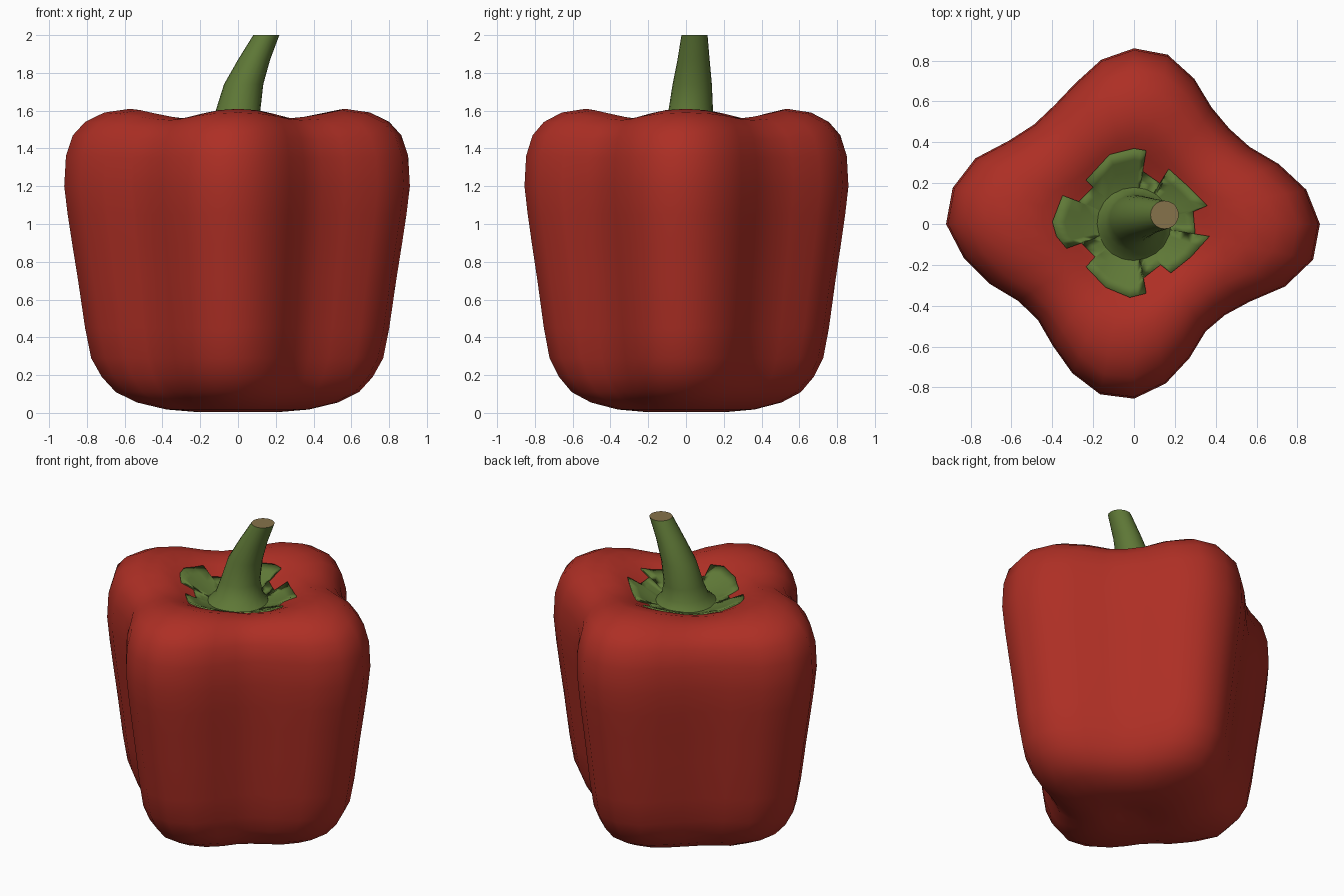
import bpy, bmesh, math
from mathutils import Vector
from mathutils.bvhtree import BVHTree

if "Cube" in bpy.data.objects:
    bpy.data.objects.remove(bpy.data.objects["Cube"])


def material(name, rgb):
    m = bpy.data.materials.new(name)
    m.diffuse_color = (*rgb, 1)
    m.use_nodes = True
    m.node_tree.nodes["Principled BSDF"].inputs["Base Color"].default_value = m.diffuse_color
    return m


red = material("red_skin", (0.42, 0.028, 0.018))
green = material("green_stalk", (0.115, 0.19, 0.038))
tan = material("cut_end", (0.24, 0.17, 0.07))


def loft(bm, rings, start=None, end=None):
    """Skin closed rings of points; optional pole points close the ends."""
    loops = [[bm.verts.new(p) for p in ring] for ring in rings]
    n = len(loops[0])
    for a, b in zip(loops, loops[1:]):
        for i in range(n):
            j = (i + 1) % n
            bm.faces.new((a[i], a[j], b[j], b[i]))
    for loop, pole in ((loops[0], start), (loops[-1], end)):
        if pole is not None:
            p = bm.verts.new(pole)
            for i in range(n):
                j = (i + 1) % n
                tri = (loop[j], loop[i], p) if loop is loops[0] else (loop[i], loop[j], p)
                bm.faces.new(tri)
    return loops


def finish(bm, name, mats):
    me = bpy.data.meshes.new(name)
    bm.normal_update()
    for f in bm.faces:
        f.smooth = True
    bm.to_mesh(me)
    bm.free()
    ob = bpy.data.objects.new(name, me)
    bpy.context.collection.objects.link(ob)
    for m in mats:
        me.materials.append(m)
    return ob


# Pepper body: four-lobed outline (radius every 11.25 degrees)
outline = [.91, .86, .767, .68, .66, .685, .77, .845, .86, .82, .747, .70, .69, .735, .84, .905,
           .92, .85, .765, .68, .665, .716, .79, .85, .855, .796, .71, .632, .63, .683, .80, .894]
MEAN = 0.77
# fraction of outline, height, lobe strength, valley drop
profile = [(.12, .02, .2, 0), (.27, .005, .4, 0), (.44, .018, .6, 0), (.60, .055, .8, 0),
           (.715, .11, .9, 0), (.79, .19, .95, 0), (.845, .29, 1, 0), (.88, .45, 1, 0),
           (.92, .70, 1, 0), (.955, .90, 1, 0), (.98, 1.05, 1, 0), (1, 1.20, 1, 0),
           (.99, 1.36, 1, .01), (.95, 1.47, 1, .02), (.88, 1.54, 1, .03), (.77, 1.59, 1, .04),
           (.62, 1.61, 1, .05), (.50, 1.585, .9, .05), (.40, 1.54, .7, .04),
           (.30, 1.49, .5, .02), (.18, 1.45, .3, 0)]


def body_ring(f, z, lobe, drop):
    ring = []
    for i, R in enumerate(outline):
        a = 2 * math.pi * i / len(outline)
        r = f * (MEAN + (R - MEAN) * lobe)
        valley = (1 - math.cos(4 * a)) / 2
        ring.append((r * math.cos(a), r * math.sin(a), z - drop * valley))
    return ring


bm = bmesh.new()
loft(bm, [body_ring(*p) for p in profile], (0, 0, .03), (0, 0, 1.43))
bm.normal_update()
tree = BVHTree.FromBMesh(bm)
finish(bm, "pepper_body", [red])

# Calyx: ragged leaf collar draped over the hollow at the top
edge = [(.37, .0, ), (.06, .36), (.04, .26), (.14, .19), (.17, .27), (.27, .18), (.36, .09),
        (.29, .06), (.30, -.05), (.37, -.06), (.28, -.16), (.18, -.24), (.13, -.20),
        (.04, -.27), (.06, -.34), (-.02, -.36), (-.14, -.31), (-.235, -.21), (-.19, -.16),
        (-.26, -.09), (-.33, -.12), (-.38, -.06), (-.40, .01), (-.35, .14), (-.27, .11),
        (-.20, .18), (-.235, .215), (-.12, .34), (0, .37)][1:]
edge = edge[::-1]
fine = []
for p, q in zip(edge, edge[1:] + edge[:1]):
    for t in (0, .5):
        fine.append((p[0] + (q[0] - p[0]) * t, p[1] + (q[1] - p[1]) * t))


def drape(x, y, lift):
    hit = tree.ray_cast(Vector((x, y, 3)), Vector((0, 0, -1)))[0]
    return (x, y, hit.z + lift)


bm = bmesh.new()
scales = (1, 1, .85, .7, .55, .4, .25)
lifts = (-.01, .01, .012, .012, .012, .012, .012)
loft(bm, [[drape(x * s, y * s, l) for x, y in fine] for s, l in zip(scales, lifts)],
     end=drape(0, 0, .012))
bmesh.ops.recalc_face_normals(bm, faces=bm.faces)
if sum(f.normal.z for f in bm.faces) < 0:
    bmesh.ops.reverse_faces(bm, faces=bm.faces)
finish(bm, "calyx", [green])

# Stem: flared foot, leaning taper, cut end (x, y, z, radius)
path = [(0, 0, 1.44, .22), (0, 0, 1.475, .18), (0, .01, 1.52, .14), (0, .025, 1.60, .118),
        (.03, .033, 1.74, .104), (.085, .04, 1.87, .085), (.15, .045, 2.0, .069)]
N = 20
bm = bmesh.new()
rings = [[(x + r * math.cos(2 * math.pi * i / N), y + r * math.sin(2 * math.pi * i / N), z)
          for i in range(N)] for x, y, z, r in path]
loops = loft(bm, rings)
cap = bm.faces.new(loops[-1])
cap.material_index = 1
for e in cap.edges:
    e.smooth = False
finish(bm, "stem", [green, tan])
